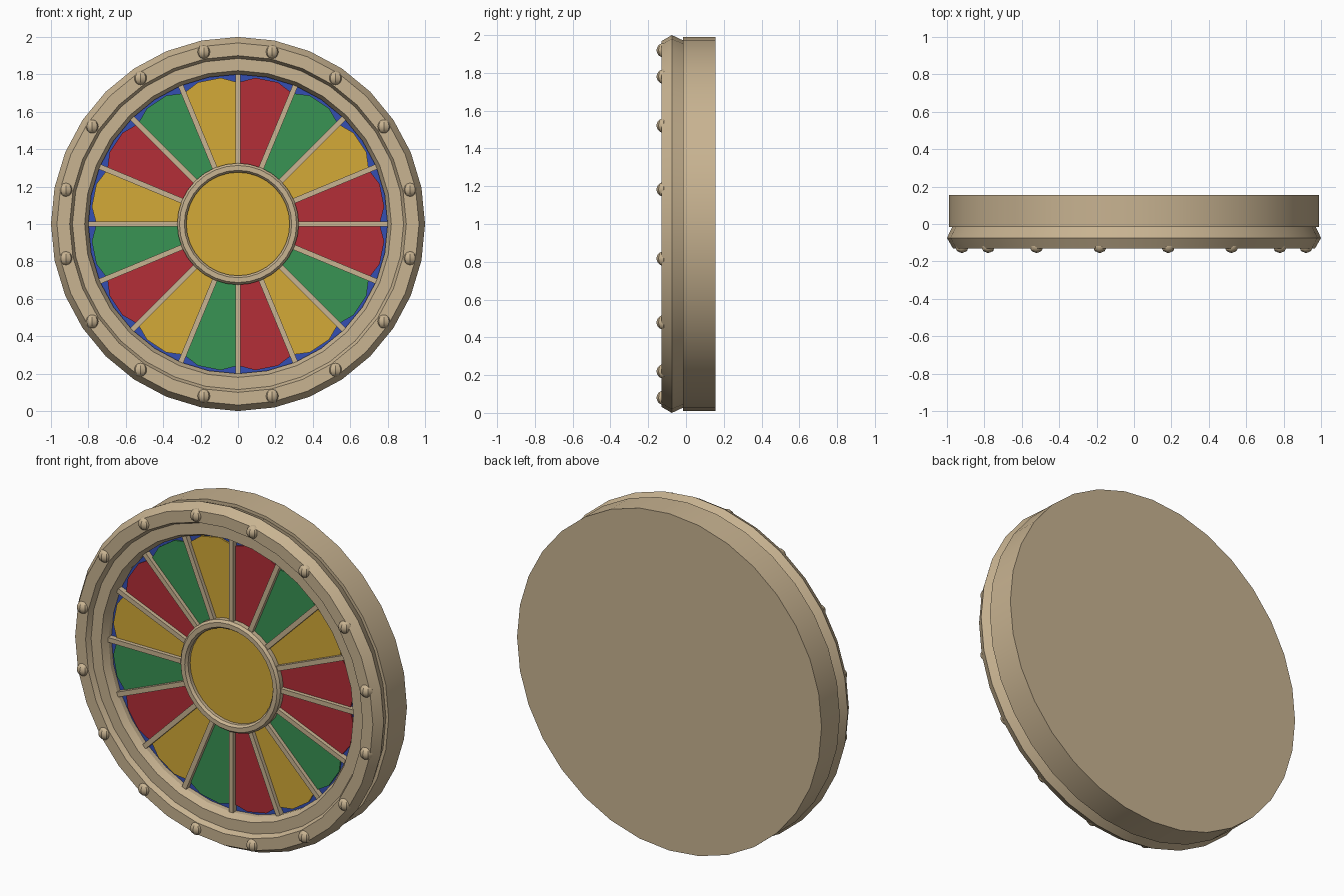
import bpy, bmesh, math
from mathutils import Matrix, Vector

if "Cube" in bpy.data.objects:
    bpy.data.objects.remove(bpy.data.objects["Cube"])

SIDES = 32
CENTRE = Vector((0, 0, 1))


def material(name, rgb):
    def lin(c):
        c /= 255
        return c / 12.92 if c <= 0.04045 else ((c + 0.055) / 1.055) ** 2.4
    m = bpy.data.materials.new(name)
    m.diffuse_color = (*[lin(c) for c in rgb], 1)
    m.use_nodes = True
    m.node_tree.nodes["Principled BSDF"].inputs["Base Color"].default_value = m.diffuse_color
    return m


STONE = material("sandstone", (200, 179, 145))
BLUE = material("blue glass", (52, 78, 178))
RED = material("red glass", (179, 46, 55))
GREEN = material("green glass", (57, 147, 84))
GOLD = material("gold glass", (212, 170, 55))


def polar(r, y, a):
    """Point at radius r and angle a, measured clockwise from the top."""
    return Vector((r * math.sin(a), y, r * math.cos(a)))


def finish(name, bm, mat, smooth=True):
    bmesh.ops.recalc_face_normals(bm, faces=bm.faces)
    mesh = bpy.data.meshes.new(name)
    bm.to_mesh(mesh)
    bm.free()
    mesh.materials.append(mat)
    ob = bpy.data.objects.new(name, mesh)
    ob.location = CENTRE
    bpy.context.collection.objects.link(ob)
    if smooth:
        bpy.ops.object.select_all(action='DESELECT')
        bpy.context.view_layer.objects.active = ob
        ob.select_set(True)
        bpy.ops.object.shade_smooth_by_angle(angle=math.radians(25))
    return ob


def ring(name, profile, mat):
    """Closed (radius, y) profile swept around the y axis."""
    bm = bmesh.new()
    loops = [[bm.verts.new(polar(r, y, math.tau * i / SIDES)) for r, y in profile]
             for i in range(SIDES)]
    n = len(profile)
    for i in range(SIDES):
        a, b = loops[i], loops[(i + 1) % SIDES]
        for j in range(n):
            k = (j + 1) % n
            bm.faces.new((a[j], a[k], b[k], b[j]))
    return finish(name, bm, mat)


def disc(name, r, y0, y1, mat):
    bm = bmesh.new()
    bmesh.ops.create_cone(bm, cap_ends=True, segments=SIDES, radius1=r, radius2=r,
                          depth=y1 - y0,
                          matrix=Matrix.Translation((0, (y0 + y1) / 2, 0))
                          @ Matrix.Rotation(math.pi / 2, 4, 'X'))
    return finish(name, bm, mat)


# Thick backing drum and the blue pane in front of it
disc("backing_drum", 0.99, -0.015, 0.155, STONE)
disc("blue_pane", 0.84, -0.033, -0.01, BLUE)

# Stepped outer frame
ring("outer_frame", [(0.972, -0.015), (1.0, -0.075), (0.968, -0.13), (0.90, -0.13),
                     (0.885, -0.10), (0.82, -0.10), (0.80, -0.06), (0.80, -0.015)], STONE)

# Central medallion and its rim
disc("centre_pane", 0.29, -0.05, -0.02, GOLD)
ring("hub_rim", [(0.325, -0.02), (0.325, -0.07), (0.313, -0.085), (0.287, -0.085),
                 (0.276, -0.07), (0.276, -0.02)], STONE)

# Coloured wedges between the spokes, clockwise from the top
order = [RED, GREEN, GOLD, RED, RED, GREEN, GOLD, RED,
         GREEN, GOLD, RED, GREEN, GOLD, RED, GREEN, GOLD]
outline = [(0.30, -11.2), (0.757, -11.2), (0.787, -4.5), (0.787, 4.5),
           (0.757, 11.2), (0.30, 11.2)]
for i, mat in enumerate(order):
    bm = bmesh.new()
    mid = 22.5 * i + 11.25
    face = bm.faces.new([bm.verts.new(polar(r, -0.042, math.radians(mid + d)))
                         for r, d in outline])
    ext = bmesh.ops.extrude_face_region(bm, geom=[face])
    bmesh.ops.translate(bm, vec=(0, 0.012, 0),
                        verts=[v for v in ext["geom"] if isinstance(v, bmesh.types.BMVert)])
    finish(f"glass_wedge_{i + 1}", bm, mat, smooth=False)

# Sixteen spokes
bm = bmesh.new()
for i in range(16):
    bmesh.ops.create_cube(bm, size=1, matrix=Matrix.Rotation(math.tau * i / 16, 4, 'Y')
                          @ Matrix.Translation((0, -0.045, 0.555))
                          @ Matrix.Diagonal((0.028, 0.04, 0.49, 1)))
finish("spokes", bm, STONE, smooth=False)

# Sixteen round studs on the frame
bm = bmesh.new()
for i in range(16):
    pos = polar(0.938, -0.118, math.tau * (i + 0.5) / 16)
    bmesh.ops.create_uvsphere(bm, u_segments=8, v_segments=10, radius=0.038,
                              matrix=Matrix.Translation(pos))
finish("frame_studs", bm, STONE)
